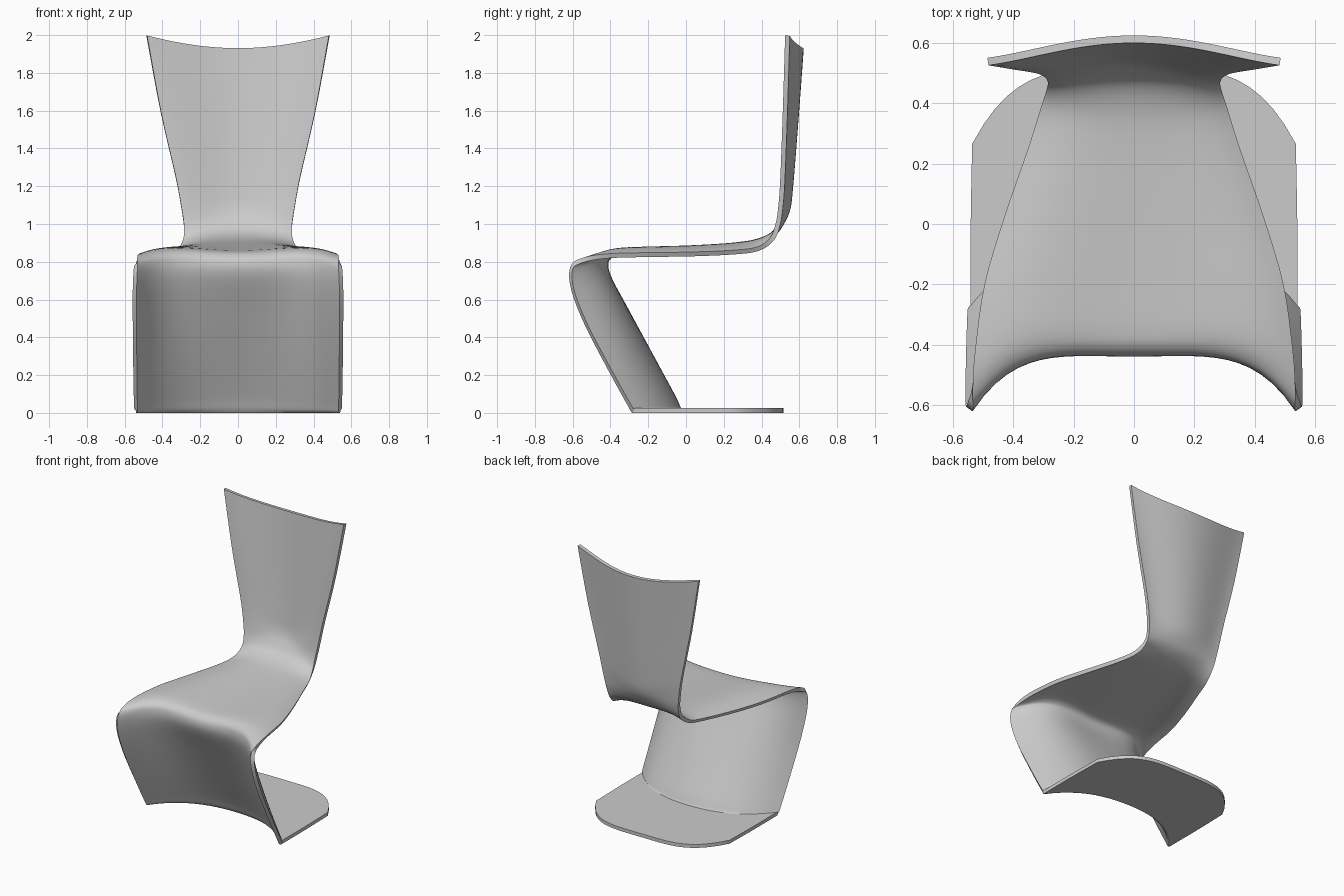
import bpy, bmesh

# Stations along the ribbon, from the top of the back to the rear of the base:
# half width, then (y, z) on the centre line, at 60% of the half width, at the edge
STATIONS = [
    (.483, .611, 1.93, .575, 1.955, .537, 1.997),
    (.410, .583, 1.55, .550, 1.57, .525, 1.60),
    (.330, .555, 1.20, .530, 1.22, .512, 1.25),
    (.302, .540, 1.08, .517, 1.09, .502, 1.10),
    (.287, .510, 1.01, .497, 1.005, .487, 1.00),
    (.285, .465, .95, .458, .945, .455, .92),
    (.305, .380, .91, .378, .902, .380, .868),
    (.345, .260, .89, .255, .885, .250, .85),
    (.425, .020, .87, .020, .874, .020, .84),
    (.490, -.200, .855, -.200, .868, -.200, .837),
    (.522, -.340, .845, -.355, .86, -.420, .83),
    (.535, -.400, .83, -.420, .838, -.550, .807),
    (.542, -.425, .79, -.440, .80, -.607, .765),
    (.547, -.410, .72, -.430, .72, -.600, .65),
    (.547, -.330, .57, -.360, .55, -.530, .47),
    (.545, -.200, .33, -.250, .31, -.410, .24),
    (.542, -.070, .09, -.130, .07, -.305, .05),
    (.540, -.030, .0125, -.095, .0125, -.280, .0125),
    (.540, .020, .0125, -.030, .0125, -.240, .0125),
    (.540, .250, .0125, .200, .0125, .000, .0125),
    (.535, .515, .0125, .485, .0125, .265, .0125),
]
STEPS, HALF_COLS, THICK = 4, 14, .025


def catmull(p0, p1, p2, p3, u):
    return [.5 * (2 * b + (c - a) * u + (2 * a - 5 * b + 4 * c - d) * u ** 2
                  + (3 * b - a - 3 * c + d) * u ** 3)
            for a, b, c, d in zip(p0, p1, p2, p3)]


def across(centre, mid, edge, t):
    # even quartic through centre (t=0), mid (t=.6) and edge (t=1)
    d, m = edge - centre, mid - centre
    a = (m - .1296 * d) / .2304
    return centre + a * t ** 2 + (d - a) * t ** 4


# Smooth the stations lengthwise
n = len(STATIONS)
rows = []
for i in range(n - 1):
    p = [STATIONS[min(max(i + k, 0), n - 1)] for k in (-1, 0, 1, 2)]
    rows += [catmull(*p, s / STEPS) for s in range(STEPS)]
rows.append(STATIONS[-1])

# Loft the single shell: back, seat, leg and base
bm = bmesh.new()
grid = []
for w, cy, cz, my, mz, ey, ez in rows:
    line = []
    for j in range(-HALF_COLS, HALF_COLS + 1):
        t = j / HALF_COLS
        z = max(across(cz, mz, ez, t), THICK / 2)
        line.append(bm.verts.new((w * t, across(cy, my, ey, t), z)))
    grid.append(line)
for a, b in zip(grid, grid[1:]):
    for j in range(2 * HALF_COLS):
        bm.faces.new((a[j], a[j + 1], b[j + 1], b[j]))
bmesh.ops.recalc_face_normals(bm, faces=bm.faces)
mesh = bpy.data.meshes.new("chair_shell")
bm.to_mesh(mesh)
bm.free()
chair = bpy.data.objects.new("chair_shell", mesh)
bpy.context.collection.objects.link(chair)

# Give the shell its even thickness
solid = chair.modifiers.new("thickness", 'SOLIDIFY')
solid.thickness = THICK
solid.offset = 0
solid.use_even_offset = True

bpy.context.view_layer.objects.active = chair
chair.select_set(True)
bpy.ops.object.modifier_apply(modifier="thickness")
bpy.ops.object.shade_smooth_by_angle(angle=.7)
